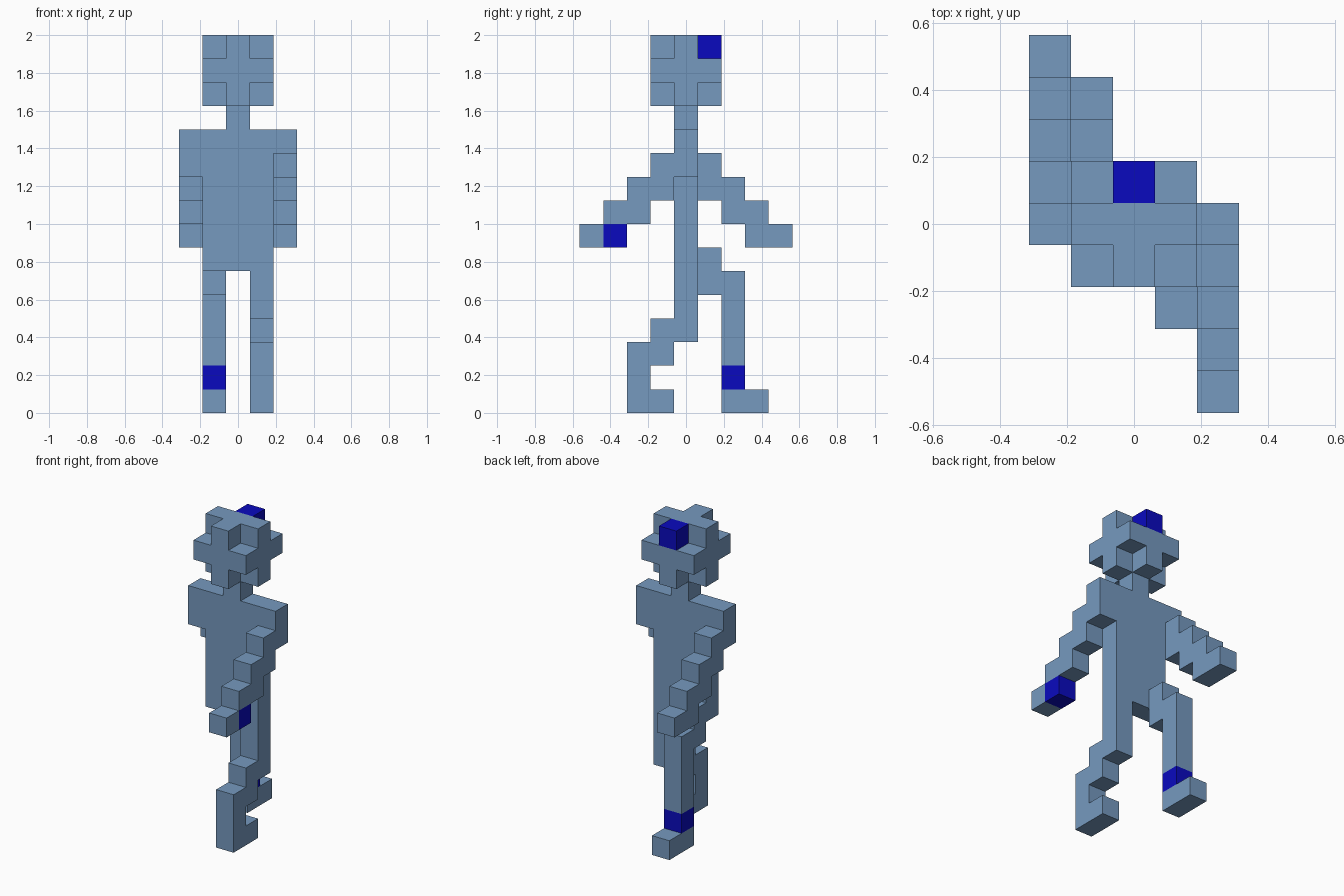
import bpy, bmesh, math
from mathutils import Vector

if "Cube" in bpy.data.objects:
    bpy.data.objects.remove(bpy.data.objects["Cube"], do_unlink=True)

U = 0.125  # side of one block


def material(name, rgb):
    m = bpy.data.materials.new(name)
    m.use_nodes = True
    m.diffuse_color = (*rgb, 1)
    m.node_tree.nodes["Principled BSDF"].inputs["Base Color"].default_value = (*rgb, 1)
    return m


MATS = [material("steel blue", (0.18, 0.32, 0.52)),
        material("deep blue", (0.003, 0.003, 0.52))]

AXES = [Vector(a) for a in ((1, 0, 0), (0, 1, 0), (0, 0, 1))]


def block_part(name, cells, marked=()):
    """Closed skin around a set of grid blocks; marked blocks are deep blue."""
    cells = set(cells)
    bm = bmesh.new()
    for c in cells:
        centre = Vector((c[0], c[1], c[2] + 0.5))
        for i in range(3):
            for s in (-1, 1):
                n = AXES[i] * s
                if tuple(int(a + b) for a, b in zip(c, n)) in cells:
                    continue
                u, v = AXES[(i + 1) % 3], AXES[(i + 2) % 3] * s
                corners = ((-1, -1), (1, -1), (1, 1), (-1, 1))
                f = bm.faces.new([bm.verts.new((centre + (n + u * a + v * b) / 2) * U)
                                  for a, b in corners])
                f.material_index = int(c in marked)
    bmesh.ops.remove_doubles(bm, verts=bm.verts, dist=1e-4)
    # Merge flat areas of one colour
    bmesh.ops.dissolve_limit(bm, angle_limit=math.radians(1), verts=bm.verts,
                             edges=bm.edges, delimit={'MATERIAL'})
    me = bpy.data.meshes.new(name)
    bm.to_mesh(me)
    bm.free()
    for m in MATS:
        me.materials.append(m)
    ob = bpy.data.objects.new(name, me)
    bpy.context.collection.objects.link(ob)
    return ob


def box(xs, ys, zs):
    """Blocks in inclusive index ranges."""
    return [(x, y, z) for x in range(xs[0], xs[1] + 1)
            for y in range(ys[0], ys[1] + 1) for z in range(zs[0], zs[1] + 1)]


def column(x, y, z0, z1):
    return box((x, x), (y, y), (z0, z1))


# Head: three-block cube without its eight corners
head = [c for c in box((-1, 1), (-1, 1), (13, 15))
        if abs(c[0]) + abs(c[1]) + abs(c[2] - 14) < 3]
block_part("head", head, {(0, 1, 15)})

# Neck and torso
block_part("neck", [(0, 0, 12)])
block_part("torso", box((-1, 1), (0, 0), (6, 11)))

# Arms: stepped, one swung forward and one back
for name, x, swing, marked in (("left_arm", 2, -1, {(2, -3, 7)}),
                               ("right_arm", -2, 1, set())):
    arm = [(x, 0, 11)]
    for step in range(4):
        arm += [(x, swing * step, 10 - step), (x, swing * (step + 1), 10 - step)]
    block_part(name, arm, marked)

# Left leg: straight thigh, stepped knee, shin and foot
block_part("left_leg", column(1, 0, 3, 5) + column(1, -1, 2, 3)
           + column(1, -2, 0, 2) + [(1, -1, 0)])

# Right leg: hip, long shin with ankle band, foot
block_part("right_leg", column(-1, 1, 5, 6) + column(-1, 2, 0, 5) + [(-1, 3, 0)],
           {(-1, 2, 1)})
